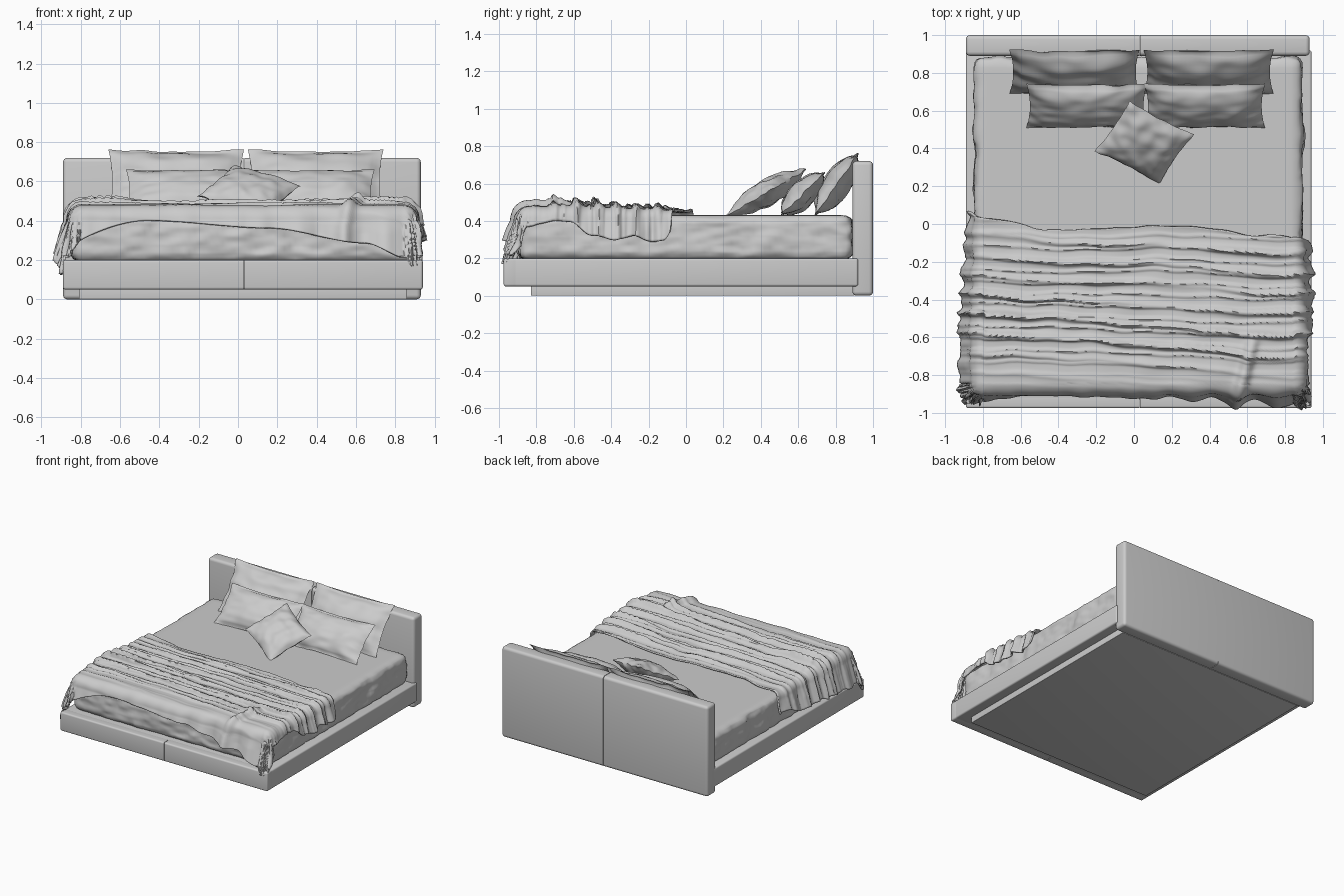
import bpy, bmesh, math
from mathutils import Vector, Matrix, noise

if "Cube" in bpy.data.objects:
    bpy.data.objects.remove(bpy.data.objects["Cube"], do_unlink=True)

GREY = (0.6, 0.6, 0.6, 1)
fabric = bpy.data.materials.new("light grey")
fabric.use_nodes = True
fabric.diffuse_color = GREY
fabric.node_tree.nodes["Principled BSDF"].inputs["Base Color"].default_value = GREY

CX = 0.025       # middle of the bed across x
SEAM = 0.03      # joint between the two halves of the panels


def finish(name, bm, angle=35):
    bmesh.ops.recalc_face_normals(bm, faces=bm.faces)
    mesh = bpy.data.meshes.new(name)
    bm.to_mesh(mesh)
    bm.free()
    mesh.materials.append(fabric)
    obj = bpy.data.objects.new(name, mesh)
    bpy.context.collection.objects.link(obj)
    bpy.ops.object.select_all(action='DESELECT')
    obj.select_set(True)
    bpy.context.view_layer.objects.active = obj
    bpy.ops.object.shade_smooth_by_angle(angle=math.radians(angle))
    return obj


def cube_between(lo, hi):
    bm = bmesh.new()
    bmesh.ops.create_cube(bm, size=1)
    lo, hi = Vector(lo), Vector(hi)
    for v in bm.verts:
        v.co = (lo + hi) / 2 + v.co * (hi - lo)
    return bm


def panel(name, lo, hi, bevel, seam=None):
    """Rounded box; edges lying on the seam plane stay sharp."""
    bm = cube_between(lo, hi)
    edges = [e for e in bm.edges if seam is None
             or any(abs(v.co.x - seam) > 0.01 for v in e.verts)]
    bmesh.ops.bevel(bm, geom=edges, offset=bevel, segments=4, profile=0.5,
                    affect='EDGES')
    return finish(name, bm)


def lerp_keys(keys, t):
    """Smooth value from (position, value) pairs."""
    if t <= keys[0][0]:
        return keys[0][1]
    for (p, a), (q, b) in zip(keys, keys[1:]):
        if t <= q:
            k = (t - p) / (q - p)
            k = k * k * (3 - 2 * k)
            return a + (b - a) * k
    return keys[-1][1]


# Frame, plinth and the two-part panels
panel("plinth", (-0.81, -0.83, 0), (0.86, 0.9, 0.06), 0.004)
panel("bed_frame", (-0.89, -0.93, 0.05), (0.94, 0.92, 0.2), 0.012)
for side, x0, x1 in (("right", -0.89, SEAM - 0.002), ("left", SEAM + 0.002, 0.94)):
    panel("frame_front_" + side, (x0, -0.975, 0.05), (x1, -0.9, 0.2), 0.012, SEAM)
    panel("headboard_" + side, (x0, 0.89, 0), (min(x1, 0.93), 1.0, 0.72), 0.022, SEAM)


# Mattress with a loosely pleated sheet on its sides
def make_mattress():
    lo, hi, r = Vector((-0.845, -0.89, 0.19)), Vector((0.89, 0.885, 0.432)), 0.05
    bm = cube_between(lo, hi)
    bmesh.ops.subdivide_edges(bm, edges=bm.edges[:], cuts=60, use_grid_fill=True)
    for v in bm.verts:
        inner = Vector([min(max(c, a + r), b - r) for c, a, b in zip(v.co, lo, hi)])
        out = (v.co - inner).normalized()
        p = inner + out * r
        pleat = noise.noise((p.x * 9, p.y * 9, p.z * 5)) + 0.5 * noise.noise(p * 22)
        flat = Vector((out.x, out.y, 0))
        v.co = p + flat * (0.018 * pleat)
    finish("mattress", bm, 60)


make_mattress()

# Throw blanket: a sheet mapped over the mattress edges, with folds
HX, FRONT, TOP, R = 0.82, -0.84, 0.452, 0.05
BACK_EDGE = [(-1, 0.09), (-0.85, 0.07), (-0.6, 0.02), (-0.4, -0.03),
             (0.2, -0.01), (0.6, -0.06), (0.9, -0.09)]
FRONT_DROP = [(-0.9, 0.3), (-0.36, 0.08), (0.1, 0.12), (0.5, 0.2),
              (0.72, 0.31), (0.8, 0.28), (0.9, 0.15)]
LEFT_DROP = [(-0.95, 0.2), (-0.85, 0.1), (-0.62, 0.08), (-0.5, 0.17),
             (-0.12, 0.19), (-0.05, 0.08)]
RIGHT_DROP = [(-0.9, 0.28), (-0.5, 0.25), (-0.2, 0.24), (0, 0.18)]


def fold_height(a, b):
    """Sharp ridges running across the bed, calmer toward the foot."""
    wander = 0.05 * noise.noise((a * 1.6, b * 2, 1)) + 0.012 * noise.noise((a * 6, b * 5, 4))
    phase = b + 0.075 * a + wander
    ridge = (1 - abs(math.sin(math.pi * phase / 0.105))) ** 2
    fine = (1 - abs(math.sin(math.pi * (phase - 0.04 * a) / 0.062))) ** 3
    calm = lerp_keys([(-0.85, 0.1), (-0.6, 1), (-0.15, 0.8), (0.05, 0.3)], b)
    patch = 0.65 + 0.7 * noise.noise((a * 2.2, b * 4, 9))
    h = calm * (0.042 * ridge * max(patch, 0.15) + 0.014 * fine)
    # bunched crease running down toward the left foot corner
    gather = math.exp(-((a - 0.6 - 0.25 * (b + 0.62)) / 0.03) ** 2)
    h += 0.035 * gather * lerp_keys([(-0.66, 1), (-0.55, 0)], b)
    swell = lerp_keys([(-0.8, 0.02), (-0.6, 0.022), (-0.25, 0.006), (0.0, 0)], b)
    return h + swell + 0.008 * noise.noise((a * 5, b * 7, 2))


def drape(a, b):
    """Place sheet point (a, b) on the bed, bending it over the edges."""
    ex = max(0, abs(a) - HX) * (1 if a > 0 else -1)
    ey = min(0, b - FRONT)
    e = math.hypot(ex, ey)
    x, y = max(-HX, min(HX, a)), max(FRONT, b)
    h = fold_height(x, max(b, -0.95))
    if e == 0:
        return Vector((CX + a, b - 0.25 * h, TOP + h))
    d = Vector((ex, ey)) / e
    bend = min(e / R, math.pi / 2)
    rest = max(0, e - R * math.pi / 2)
    pleat = noise.noise((a * 9 * abs(d.y), b * 14 * abs(d.x), 6)) * min(e, 0.15) * 0.2
    out = R * math.sin(bend) + 0.3 * rest + pleat + h * math.sin(bend) * 0.7
    out = min(out, 0.15)
    z = TOP + h * math.cos(bend) - R * (1 - math.cos(bend)) - 0.95 * rest
    px, py = CX + x + d.x * out, y + d.y * out
    on_frame = -0.885 < px < 0.935 and py > -0.97
    return Vector((px, max(py, -0.99), max(z, 0.218 if on_frame else 0.13)))


def make_blanket():
    nu, nv = 170, 140
    bm = bmesh.new()
    rows = []
    for j in range(nv + 1):
        row = []
        for i in range(nu + 1):
            u, v = i / nu * 2 - 1, j / nv
            ax = u * HX
            b0 = lerp_keys(BACK_EDGE, ax) + 0.012 * noise.noise((u * 7, 0, 3))
            b1 = FRONT - lerp_keys(FRONT_DROP, ax)
            b = b0 + (b1 - b0) * v
            drop = lerp_keys(RIGHT_DROP if u < 0 else LEFT_DROP, b)
            drop += 0.03 * noise.noise((0, b * 9, 5 + (u > 0)))
            a = u * (HX + drop)
            row.append(bm.verts.new(drape(a, b)))
        rows.append(row)
    for r0, r1 in zip(rows, rows[1:]):
        for i in range(nu):
            bm.faces.new((r0[i], r0[i + 1], r1[i + 1], r1[i]))
    obj = finish("throw_blanket", bm, 70)
    solid = obj.modifiers.new("thickness", 'SOLIDIFY')
    solid.thickness = 0.012
    solid.offset = 0


make_blanket()


# Pillows: two bulging grids joined along a pinched hem
def pillow(name, centre, size, thick, tilt, spin=0, hem=0.1, seed=0):
    bm = bmesh.new()
    place = (Matrix.Translation(centre) @ Matrix.Rotation(math.radians(tilt), 4, 'X')
             @ Matrix.Rotation(math.radians(spin), 4, 'Z'))
    for sign in (1, -1):
        made = bmesh.ops.create_grid(bm, x_segments=30, y_segments=30, size=1)
        for v in made["verts"]:
            u, w = v.co.x, v.co.y
            cu, cw = min(1, abs(u) / (1 - hem * size[1] / size[0])), min(1, abs(w) / (1 - hem))
            bulge = ((1 - cu ** 2.4) * (1 - cw ** 2.4)) ** 0.6
            rim = 0.003 if max(abs(u), abs(w)) < 0.99 else 0
            x = u * size[0] / 2 * (1 - 0.06 * (1 - w * w))
            y = w * size[1] / 2 * (1 - 0.07 * (1 - u * u))
            wave = 0.016 * noise.noise((u * 3, w * 3, seed)) * max(abs(u), abs(w))
            crease = 1 + 0.18 * noise.noise((u * 2.5, w * 2.5, seed + sign * 5))
            z = sign * (rim + thick / 2 * bulge * crease) + wave
            v.co = place @ Vector((x, y, z))
    bmesh.ops.remove_doubles(bm, verts=bm.verts, dist=0.0005)
    finish(name, bm, 60)


for side, xb, xf, s in (("right", -0.315, -0.25, 1), ("left", 0.395, 0.375, 2)):
    pillow("back_pillow_" + side, (xb, 0.805, 0.595), (0.69, 0.41), 0.14, 55, seed=s)
    pillow("front_pillow_" + side, (xf, 0.625, 0.545), (0.64, 0.33), 0.13, 44,
           hem=0.07, seed=s + 2)
pillow("accent_pillow", (0.055, 0.43, 0.55), (0.4, 0.36), 0.13, 30, -31, hem=0.02, seed=7)
